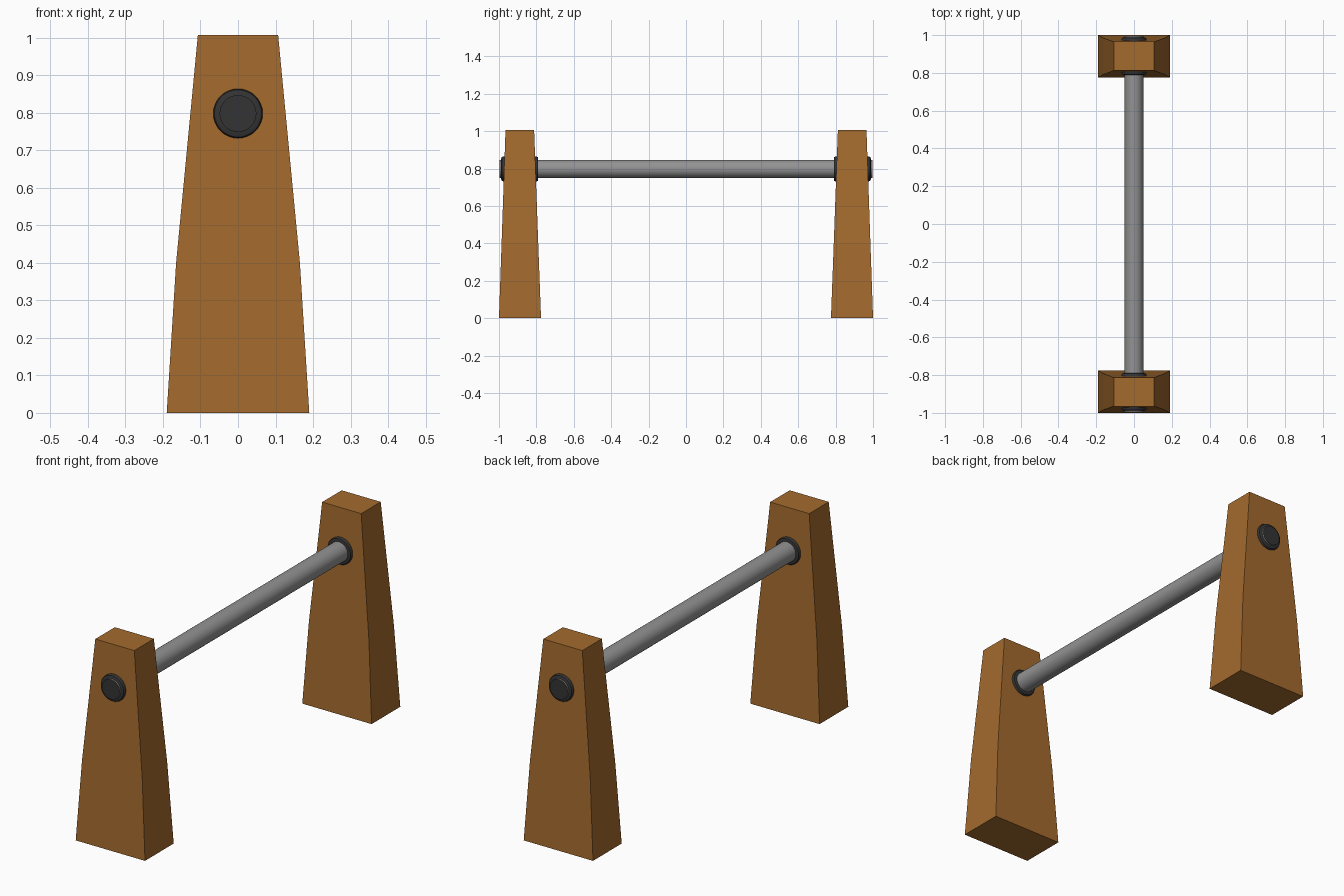
import bpy, bmesh, math
from mathutils import Matrix

if "Cube" in bpy.data.objects:
    bpy.data.objects.remove(bpy.data.objects["Cube"])


def material(name, rgb):
    m = bpy.data.materials.new(name)
    m.diffuse_color = (*rgb, 1)
    m.use_nodes = True
    m.node_tree.nodes["Principled BSDF"].inputs["Base Color"].default_value = m.diffuse_color
    return m


WOOD = material("brown_wood", (0.37, 0.145, 0.027))
STEEL = material("grey_steel", (0.29, 0.29, 0.29))
RUBBER = material("dark_rubber", (0.034, 0.034, 0.034))
AXIS_Z = 0.798


def finish(name, bm, mats, smooth=False):
    bmesh.ops.recalc_face_normals(bm, faces=bm.faces)
    me = bpy.data.meshes.new(name)
    bm.to_mesh(me)
    bm.free()
    ob = bpy.data.objects.new(name, me)
    bpy.context.collection.objects.link(ob)
    for m in mats:
        me.materials.append(m)
    if smooth:
        bpy.context.view_layer.objects.active = ob
        ob.select_set(True)
        bpy.ops.object.shade_smooth_by_angle(angle=math.radians(35))
        ob.select_set(False)
    return ob


def lathe(name, profile, mats, segs=32):
    """Spin (y, radius) points about the bar axis; radius 0 is not needed, ends are capped."""
    bm = bmesh.new()
    rings = [[bm.verts.new((r * math.cos(a), y, AXIS_Z + r * math.sin(a)))
              for a in (2 * math.pi * i / segs for i in range(segs))] for y, r in profile]
    for a, b in zip(rings, rings[1:]):
        for i in range(segs):
            j = (i + 1) % segs
            bm.faces.new((a[i], a[j], b[j], b[i]))
    for ring in (rings[0], rings[-1]):
        cap = bm.faces.new(ring)
        cap.material_index = len(mats) - 1
    return finish(name, bm, mats, True)


def post(name, s):
    # tapered block: (height, half width, outer y, inner y)
    bm = bmesh.new()
    levels = [(0, 0.19, 1.0, 0.775), (0.4, 0.165, 0.986, 0.79), (1.007, 0.107, 0.965, 0.812)]
    rings = [[bm.verts.new(p) for p in ((-w, s * o, z), (w, s * o, z), (w, s * i, z), (-w, s * i, z))]
             for z, w, o, i in levels]
    for a, b in zip(rings, rings[1:]):
        for k in range(4):
            bm.faces.new((a[k], a[(k + 1) % 4], b[(k + 1) % 4], b[k]))
    bm.faces.new(rings[0])
    bm.faces.new(rings[-1])
    return finish(name, bm, [WOOD])


# bar through both posts, with dark end faces
lathe("bar", [(-0.996, 0.049), (0.996, 0.049)], [STEEL, RUBBER])

for side, s in (("front", -1), ("back", 1)):
    post(side + "_post", s)
    # rounded collars on the outer and inner faces of the post
    lathe(side + "_outer_collar",
          [(s * y, r) for y, r in ((0.96, 0.066), (0.979, 0.066), (0.985, 0.063), (0.988, 0.056))], [RUBBER])
    lathe(side + "_inner_collar",
          [(s * y, r) for y, r in ((0.825, 0.066), (0.797, 0.066), (0.792, 0.063), (0.79, 0.056))], [RUBBER])
